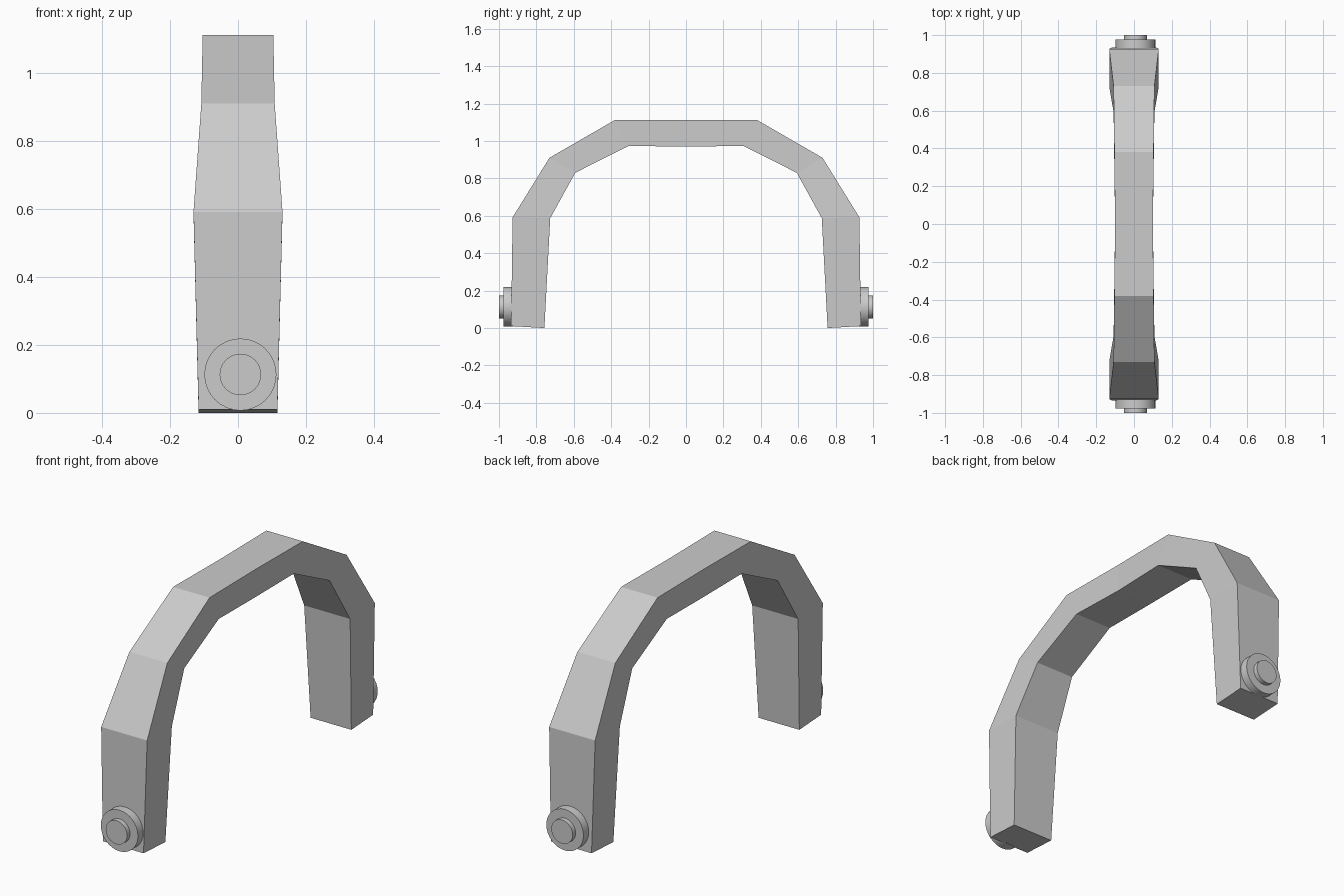
import bpy, bmesh, math

if "Cube" in bpy.data.objects:
    bpy.data.objects.remove(bpy.data.objects["Cube"])

# Half-arch stations: outer (y, z), inner (y, z), half width
HALF = [
    ((0.935, 0.01), (0.757, 0.0), 0.116),
    ((0.927, 0.592), (0.726, 0.587), 0.131),
    ((0.73, 0.91), (0.592, 0.83), 0.108),
    ((0.38, 1.112), (0.305, 0.974), 0.104),
]
CROWN = ((0.0, 1.112), (0.0, 0.969), 0.10)


def mirrored(station):
    (oy, oz), (iy, iz), w = station
    return ((-oy, oz), (-iy, iz), w)


# Arched handle: four-sided section swept through the stations
def make_arch():
    stations = HALF + [CROWN] + [mirrored(s) for s in reversed(HALF)]
    bm = bmesh.new()
    rings = []
    for (oy, oz), (iy, iz), w in stations:
        pts = [(-w, oy, oz), (w, oy, oz), (w, iy, iz), (-w, iy, iz)]
        rings.append([bm.verts.new(p) for p in pts])
    for a, b in zip(rings, rings[1:]):
        for i in range(4):
            j = (i + 1) % 4
            bm.faces.new((a[i], a[j], b[j], b[i]))
    bm.faces.new(rings[0])
    bm.faces.new(rings[-1])
    bmesh.ops.recalc_face_normals(bm, faces=bm.faces)
    mesh = bpy.data.meshes.new("arched_handle")
    bm.to_mesh(mesh)
    bm.free()
    obj = bpy.data.objects.new("arched_handle", mesh)
    bpy.context.collection.objects.link(obj)


def make_disc(name, radius, y0, y1):
    bpy.ops.mesh.primitive_cylinder_add(
        vertices=32, radius=radius, depth=abs(y1 - y0),
        location=(0.007, (y0 + y1) / 2, 0.113), rotation=(math.pi / 2, 0, 0))
    bpy.context.object.name = name
    bpy.ops.object.shade_smooth_by_angle(angle=math.radians(30))


make_arch()

# Pivot washers and pins on both feet
for side, s in (("front", -1), ("back", 1)):
    make_disc(side + "_pivot_washer", 0.106, s * 0.925, s * 0.976)
    make_disc(side + "_pivot_pin", 0.061, s * 0.97, s * 1.0)
